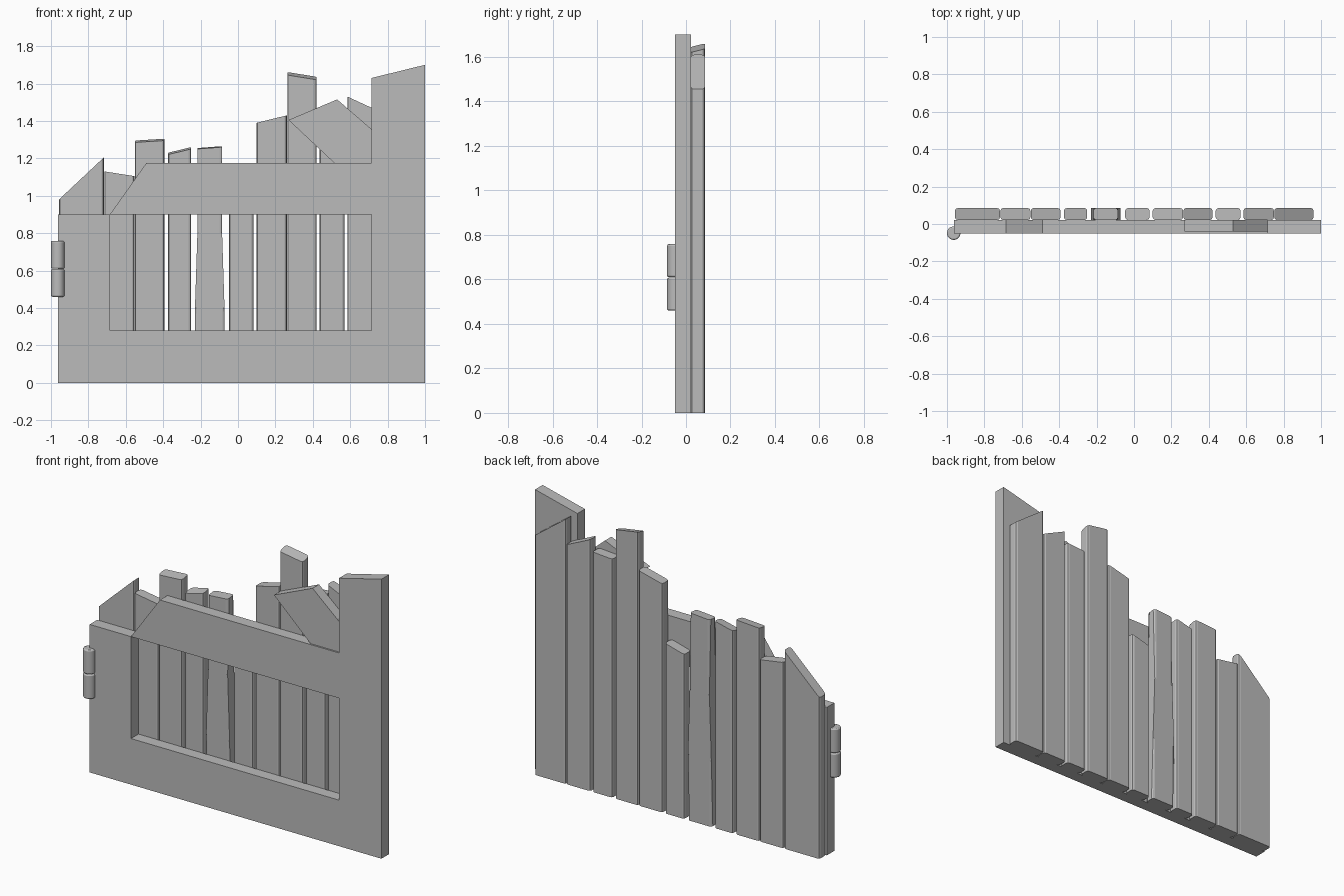
import bpy, bmesh, math

cube = bpy.data.objects.get("Cube")
if cube:
    bpy.data.objects.remove(cube)

grey = bpy.data.materials.new("plain_grey")
grey.use_nodes = True
colour = (0.5, 0.5, 0.5, 1)
grey.diffuse_color = colour
grey.node_tree.nodes["Principled BSDF"].inputs["Base Color"].default_value = colour

FRONT, MID, BACK = -0.05, 0.022, 0.085


def prism(name, outline, y0, y1, round_sides=0.0, tilt=0.0):
    """Extrude an x-z outline from y0 to y1; tilt lifts the back of the top."""
    bm = bmesh.new()
    face = bm.faces.new([bm.verts.new((x, y0, z)) for x, z in outline])
    ext = bmesh.ops.extrude_face_region(bm, geom=[face])
    for v in ext["geom"]:
        if isinstance(v, bmesh.types.BMVert):
            v.co.y = y1
            if v.co.z > 0.9:
                v.co.z += tilt
    if round_sides:
        long_edges = [e for e in bm.edges
                      if abs(e.verts[0].co.z - e.verts[1].co.z) > 0.35]
        bmesh.ops.bevel(bm, geom=long_edges, offset=round_sides, segments=2,
                        profile=0.5, affect='EDGES')
    bmesh.ops.recalc_face_normals(bm, faces=bm.faces)
    mesh = bpy.data.meshes.new(name)
    bm.to_mesh(mesh)
    bm.free()
    mesh.materials.append(grey)
    obj = bpy.data.objects.new(name, mesh)
    bpy.context.collection.objects.link(obj)
    return obj


# Front frame
L, R, IN_L, IN_R = -0.963, 1.0, -0.685, 0.715
prism("bottom_rail", [(L, 0), (R, 0), (R, 0.28), (L, 0.28)], FRONT, MID)
prism("hinge_stile", [(L, 0.28), (IN_L, 0.28), (IN_L, 0.9), (L, 0.9)], FRONT, MID)
prism("tall_stile", [(IN_R, 0.28), (R, 0.28), (R, 1.7), (IN_R, 1.63)], FRONT, MID)
prism("top_rail", [(IN_L, 0.9), (IN_R, 0.9), (IN_R, 1.175), (-0.49, 1.175)], FRONT, MID)
prism("broken_brace", [(0.27, 1.405), (0.515, 1.175), (IN_R, 1.175),
                       (IN_R, 1.355), (0.53, 1.515)], FRONT + 0.01, MID)

# Back planks: left x, right x, top height at left, top height at right, top tilt
planks = [
    (-0.957, -0.717, 0.98, 1.205, 0),
    (-0.714, -0.554, 1.13, 1.105, 0),
    (-0.552, -0.393, 1.285, 1.295, 0.01),
    (-0.374, -0.25, 1.22, 1.25, 0.01),
    (-0.23, -0.072, 1.25, 1.26, 0.005),
    (-0.047, 0.083, 1.0, 1.035, 0),
    (0.1, 0.262, 1.39, 1.43, 0),
    (0.264, 0.42, 1.645, 1.62, 0.016),
    (0.437, 0.57, 1.45, 1.46, 0),
    (0.585, 0.748, 1.53, 1.455, 0),
    (0.75, 0.96, 1.61, 1.455, 0),
]
for i, (a, b, za, zb, tilt) in enumerate(planks):
    # The fifth plank narrows towards its top
    n = 0.013 if i == 4 else 0
    outline = [(a, 0), (b, 0), (b, 0.4), (b - n, 0.8), (b - n, zb),
               (a + n, za), (a + n, 0.8), (a, 0.4)]
    if not n:
        outline = [(a, 0), (b, 0), (b, zb), (a, za)]
    prism(f"plank_{i + 1}", outline, MID, BACK, 0.014, tilt)

# Hinge knuckles
for name, z0, z1 in (("lower_hinge", 0.46, 0.608), ("upper_hinge", 0.61, 0.758)):
    bpy.ops.mesh.primitive_cylinder_add(vertices=32, radius=0.036, depth=z1 - z0,
                                        location=(-0.964, -0.049, (z0 + z1) / 2))
    hinge = bpy.context.object
    hinge.name = name
    hinge.data.materials.append(grey)
    bev = hinge.modifiers.new("soft_rim", 'BEVEL')
    bev.width = 0.007
    bev.segments = 2
    bev.limit_method = 'ANGLE'
    bpy.ops.object.shade_smooth_by_angle(angle=math.radians(50))
